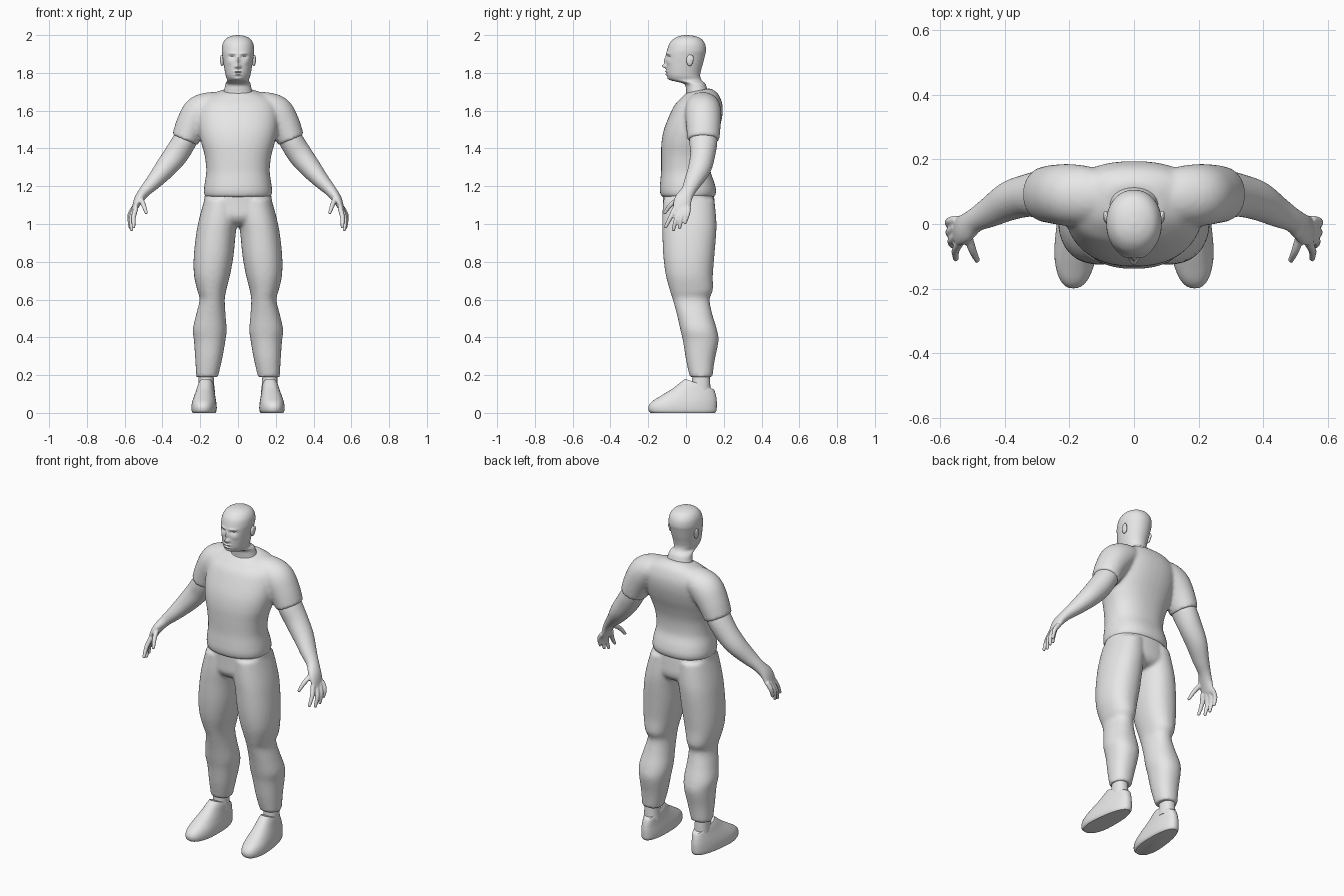
import bpy, bmesh, math
from mathutils import Vector, Matrix

grey = bpy.data.materials.new("plain_grey")
grey.diffuse_color = (0.8, 0.8, 0.8, 1)


def spline(rows, sub):
    """Catmull-Rom interpolation of rows of numbers."""
    out = []
    for i in range(len(rows) - 1):
        a, b, c, d = (rows[max(i - 1, 0)], rows[i], rows[i + 1], rows[min(i + 2, len(rows) - 1)])
        for k in range(sub):
            t = k / sub
            out.append([0.5 * (2 * q + (r - p) * t + (2 * p - 5 * q + 4 * r - s) * t * t
                               + (3 * q - p - 3 * r + s) * t ** 3)
                        for p, q, r, s in zip(a, b, c, d)])
    return out + [list(rows[-1])]


def skin(bm, rings):
    """Join rings of points into a closed surface."""
    vs = [[bm.verts.new(p) for p in ring] for ring in rings]
    n = len(vs[0])
    fs = [bm.faces.new((lo[i], lo[(i + 1) % n], hi[(i + 1) % n], hi[i]))
          for lo, hi in zip(vs, vs[1:]) for i in range(n)]
    fs += [bm.faces.new(vs[0]), bm.faces.new(vs[-1])]
    bmesh.ops.recalc_face_normals(bm, faces=fs)
    return [v for ring in vs for v in ring]


def oval(n, p):
    for i in range(n):
        c, s = math.cos(2 * math.pi * i / n), math.sin(2 * math.pi * i / n)
        yield (math.copysign(abs(c) ** (2 / p), c), math.copysign(abs(s) ** (2 / p), s))


def stack(bm, rows, n=40, sub=5, p=2.2, side=1):
    """Level sections: x0, x1, y0, y1, z, tilt."""
    rings = []
    for x0, x1, y0, y1, z, tilt in spline([tuple(r) + (0,) * (6 - len(r)) for r in rows], sub):
        rings.append([(side * ((x0 + x1) / 2 + (x1 - x0) / 2 * c), (y0 + y1) / 2 + (y1 - y0) / 2 * s,
                       z + tilt * (y1 - y0) / 2 * s) for c, s in oval(n, p)])
    return skin(bm, rings)


def tube(bm, rows, n=28, sub=5, side=1):
    """Sections across a path: x, y, z, thickness radius, depth radius."""
    pts = spline(rows, sub)
    rings = []
    for i, r in enumerate(pts):
        t = (Vector(pts[min(i + 1, len(pts) - 1)][:3]) - Vector(pts[max(i - 1, 0)][:3])).normalized()
        u = Vector((0, 1, 0))
        u = (u - t * u.dot(t)).normalized()
        v = t.cross(u)
        ring = [Vector(r[:3]) + v * (r[3] * c) + u * (r[4] * s) for c, s in oval(n, 2)]
        rings.append([(side * q.x, q.y, q.z) for q in ring])
    skin(bm, rings)


def ball(bm, centre, size):
    m = Matrix.Translation(centre) @ Matrix.Diagonal((*size, 1))
    bmesh.ops.create_uvsphere(bm, u_segments=20, v_segments=12, radius=1, matrix=m)


def finish(name, bm, voxel=0, smooth=3, mirror=False):
    me = bpy.data.meshes.new(name)
    bm.to_mesh(me)
    bm.free()
    ob = bpy.data.objects.new(name, me)
    bpy.context.collection.objects.link(ob)
    me.materials.append(grey)
    if voxel:
        m = ob.modifiers.new("blend", 'REMESH')
        m.mode, m.voxel_size, m.use_smooth_shade = 'VOXEL', voxel, True
        m = ob.modifiers.new("relax", 'SMOOTH')
        m.factor, m.iterations = 0.5, smooth
        for f in me.polygons:
            f.use_smooth = True
    else:
        bpy.ops.object.select_all(action='DESELECT')
        ob.select_set(True)
        bpy.context.view_layer.objects.active = ob
        bpy.ops.object.shade_smooth_by_angle(angle=math.radians(45))
    if mirror:
        ob.modifiers.new("pair", 'MIRROR')
    return ob


def even(rows):
    return [(-r[0],) + tuple(r) for r in rows]


# Head and neck, with the face pushed in and out of the front
bm = bmesh.new()
verts = stack(bm, even([
    (.085, 0, .135, 1.67), (.073, 0, .115, 1.71), (.066, -.012, .102, 1.742),
    (.058, -.082, .082, 1.762), (.065, -.1, .075, 1.785), (.071, -.104, .08, 1.815),
    (.077, -.105, .09, 1.85), (.083, -.105, .1, 1.89), (.086, -.1, .106, 1.92),
    (.081, -.088, .1, 1.955), (.064, -.064, .08, 1.981), (.036, -.034, .046, 1.995),
    (.004, -.002, .01, 2.0)]), n=96, sub=8, p=2.1)
face = [(0, 1.836, .022, .011, .011), (0, 1.866, .012, .008, .02),
        (.033, 1.884, -.013, .016, .009), (.033, 1.881, .006, .009, .005),
        (.03, 1.903, .005, .02, .006), (.012, 1.832, .007, .006, .006),
        (0, 1.808, .008, .02, .005), (0, 1.8, -.004, .018, .003),
        (0, 1.791, .007, .016, .005), (0, 1.768, .005, .018, .009),
        (.045, 1.855, .003, .014, .012)]
for v in verts:
    if v.co.y < -.01:
        x, z = abs(v.co.x), v.co.z
        v.co.y -= sum(a * math.exp(-((x - cx) / sx) ** 2 - ((z - cz) / sz) ** 2)
                      for cx, cz, a, sx, sz in face)
finish("head", bm)

# Ears
bm = bmesh.new()
ball(bm, (.084, .02, 1.866), (.011, .019, .031))
ball(bm, (.089, .028, 1.876), (.006, .014, .021))
finish("ears", bm, voxel=.004, smooth=2, mirror=True)

# Shirt: torso and both sleeves blended together
bm = bmesh.new()
stack(bm, even([
    (.176, -.13, .152, 1.142), (.181, -.139, .16, 1.175), (.176, -.137, .15, 1.22),
    (.168, -.132, .13, 1.28), (.176, -.132, .132, 1.36), (.195, -.13, .15, 1.43),
    (.21, -.117, .175, 1.5), (.215, -.09, .192, 1.57), (.205, -.06, .193, 1.63),
    (.165, -.028, .173, 1.675, .1), (.105, -.005, .143, 1.7, .15), (.08, -.002, .126, 1.706, .2)]), p=2.3)
for s in (1, -1):
    tube(bm, [(.06, .085, 1.635, .06, .07), (.14, .088, 1.625, .075, .09), (.2, .09, 1.59, .092, .096),
              (.245, .092, 1.525, .084, .092), (.281, .092, 1.445, .073, .085)], side=s)
finish("shirt", bm, voxel=.01, smooth=5)

# Arms with hands
bm = bmesh.new()
tube(bm, [(.23, .092, 1.54, .06, .07), (.283, .092, 1.44, .064, .074), (.33, .088, 1.365, .064, .066),
          (.385, .072, 1.295, .056, .061), (.445, .038, 1.225, .042, .048), (.492, .012, 1.175, .031, .038),
          (.525, -.015, 1.13, .025, .046), (.546, -.022, 1.085, .015, .046), (.551, -.023, 1.07, .009, .04)])
fingers = [((.54, -.057, 1.085), (.553, -.082, 1.035), (.552, -.108, .985)),
           ((.548, -.034, 1.078), (.566, -.052, 1.025), (.563, -.067, .97)),
           ((.552, -.01, 1.08), (.572, -.025, 1.03), (.57, -.034, .98)),
           ((.55, .013, 1.088), (.573, .008, 1.05), (.575, -.004, 1.008)),
           ((.515, -.035, 1.135), (.5, -.082, 1.1), (.486, -.112, 1.06))]
for base, mid, tip in fingers:
    tube(bm, [(*base, .014, .014), (*mid, .0125, .0125), (*tip, .009, .009)], n=14)
    ball(bm, tip, (.009, .009, .009))
finish("arms", bm, voxel=.005, smooth=2, mirror=True)

# Trousers: hips and both legs blended together
bm = bmesh.new()
stack(bm, even([(.172, -.122, .145, 1.18), (.183, -.122, .153, 1.1), (.19, -.12, .155, 1.04),
                (.13, -.095, .135, 1.005), (.07, -.06, .1, .99)]), p=2.3)
for s in (1, -1):
    stack(bm, [(.0, .178, -.12, .15, 1.13), (.0, .205, -.126, .16, 1.03), (.012, .221, -.125, .16, .95),
               (.024, .234, -.12, .15, .83), (.042, .233, -.107, .142, .73), (.062, .216, -.086, .142, .65),
               (.07, .203, -.07, .125, .6), (.066, .222, -.048, .14, .52), (.06, .239, -.03, .164, .44),
               (.067, .233, -.016, .172, .38), (.085, .226, 0, .152, .28), (.106, .221, .02, .14, .19)], side=s)
finish("trousers", bm, voxel=.01, smooth=4)

# Ankles
bm = bmesh.new()
stack(bm, [(.122, .21, .03, .13, .11), (.127, .209, .032, .128, .16), (.13, .208, .035, .125, .22)])
finish("ankles", bm, mirror=True)

# Shoes, narrower at the heel and turned slightly outward
bm = bmesh.new()
verts = stack(bm, [(.115, .238, -.186, .153, 0), (.108, .244, -.197, .161, .012), (.107, .245, -.198, .163, .035),
                   (.11, .242, -.18, .163, .06), (.115, .236, -.13, .161, .085, -.05),
                   (.12, .228, -.07, .158, .112, -.15), (.124, .22, -.025, .152, .14, -.28),
                   (.13, .214, -.004, .146, .153, -.36)], p=2.4)
for v in verts:
    k = min(max((v.co.y + .1) / .25, 0), 1)
    v.co.x = .176 + (v.co.x - .176) * (1 - .2 * k) - .06 * v.co.y
finish("shoes", bm, mirror=True)
